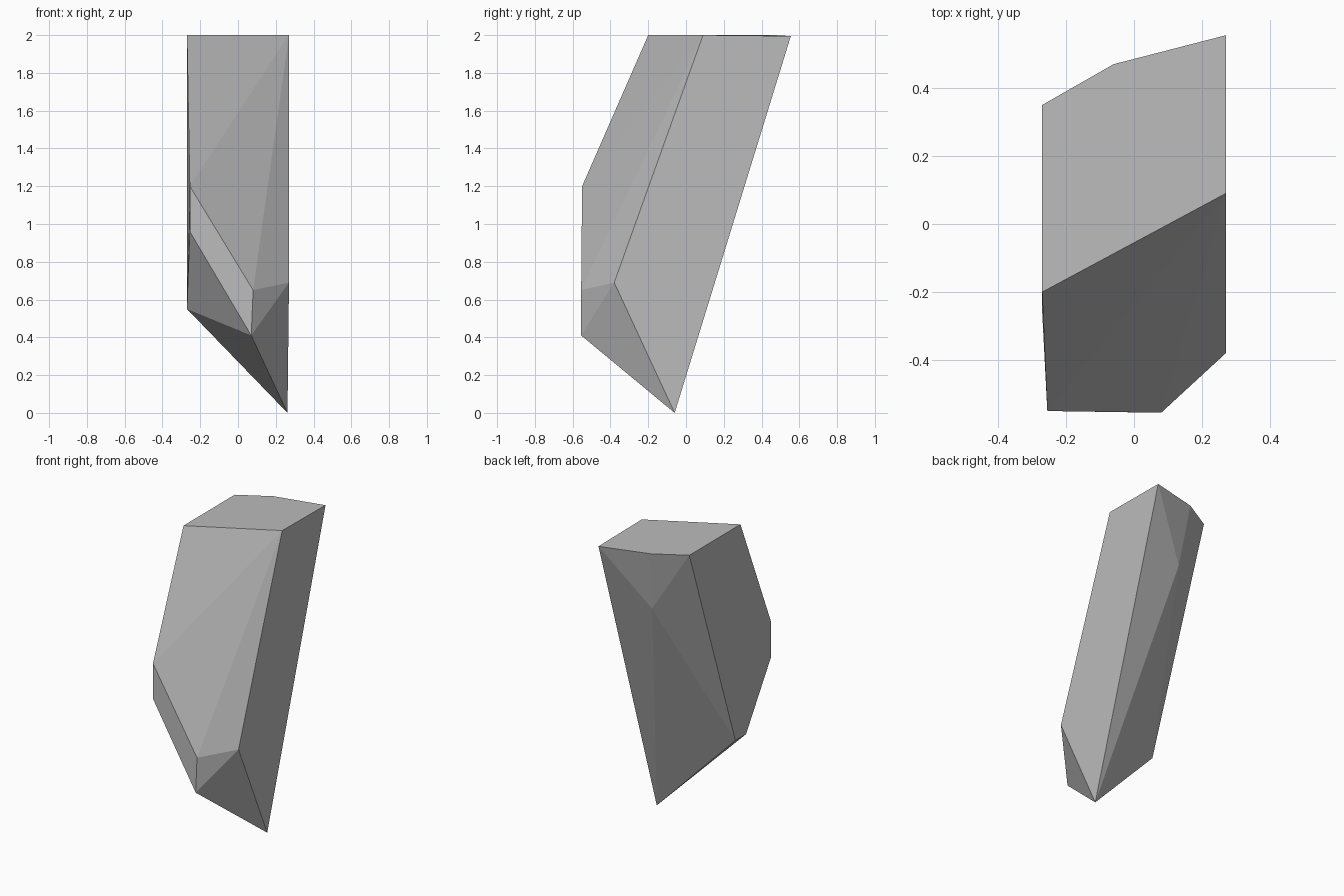
import bpy
import bmesh

default_cube = bpy.data.objects.get("Cube")
if default_cube:
    bpy.data.objects.remove(default_cube, do_unlink=True)

# One plain stone colour
stone = bpy.data.materials.new("grey_stone")
stone.use_nodes = True
colour = (0.5, 0.5, 0.5, 1)
stone.diffuse_color = colour
stone.node_tree.nodes["Principled BSDF"].inputs["Base Color"].default_value = colour

# Named corners of the leaning shard
corners = {
    "top_front_right": (-0.27, -0.20, 2.0),
    "top_front_left": (0.27, 0.09, 2.0),
    "top_back_left": (0.27, 0.555, 1.995),
    "top_back_mid": (-0.06, 0.47, 2.0),
    "top_back_right": (-0.27, 0.35, 2.0),
    "back_dent": (-0.025, 0.40, 1.59),
    "nose_upper": (-0.255, -0.55, 1.20),
    "nose_lower": (-0.255, -0.55, 0.96),
    "chin_upper": (0.08, -0.555, 0.65),
    "chin_lower": (0.07, -0.555, 0.41),
    "cheek": (0.27, -0.38, 0.69),
    "heel_front": (-0.27, -0.26, 0.55),
    "heel_back": (-0.27, -0.145, 0.55),
    "tip": (0.262, -0.06, 0.0),
}

facets = [
    # flat top
    "top_front_right top_front_left top_back_left top_back_mid top_back_right",
    # sloping front
    "top_front_right nose_upper top_front_left",
    "nose_upper chin_upper top_front_left",
    "chin_upper cheek top_front_left",
    # chipped front edge
    "nose_upper nose_lower chin_lower chin_upper",
    "nose_lower heel_front chin_lower",
    "chin_upper chin_lower cheek",
    "chin_lower tip cheek",
    # underside
    "heel_front tip chin_lower",
    "heel_front heel_back tip",
    # left and right sides
    "top_front_left cheek tip top_back_left",
    "top_front_right top_back_right heel_back heel_front nose_lower nose_upper",
    # back, fanned around the dent
    "back_dent top_back_left tip",
    "back_dent tip heel_back",
    "back_dent heel_back top_back_right",
    "back_dent top_back_right top_back_mid",
    "back_dent top_back_mid top_back_left",
]

bm = bmesh.new()
verts = {name: bm.verts.new(co) for name, co in corners.items()}
for facet in facets:
    bm.faces.new([verts[name] for name in facet.split()])
bmesh.ops.recalc_face_normals(bm, faces=bm.faces)

mesh = bpy.data.meshes.new("rock_shard")
bm.to_mesh(mesh)
bm.free()
mesh.materials.append(stone)
bpy.context.collection.objects.link(bpy.data.objects.new("rock_shard", mesh))
